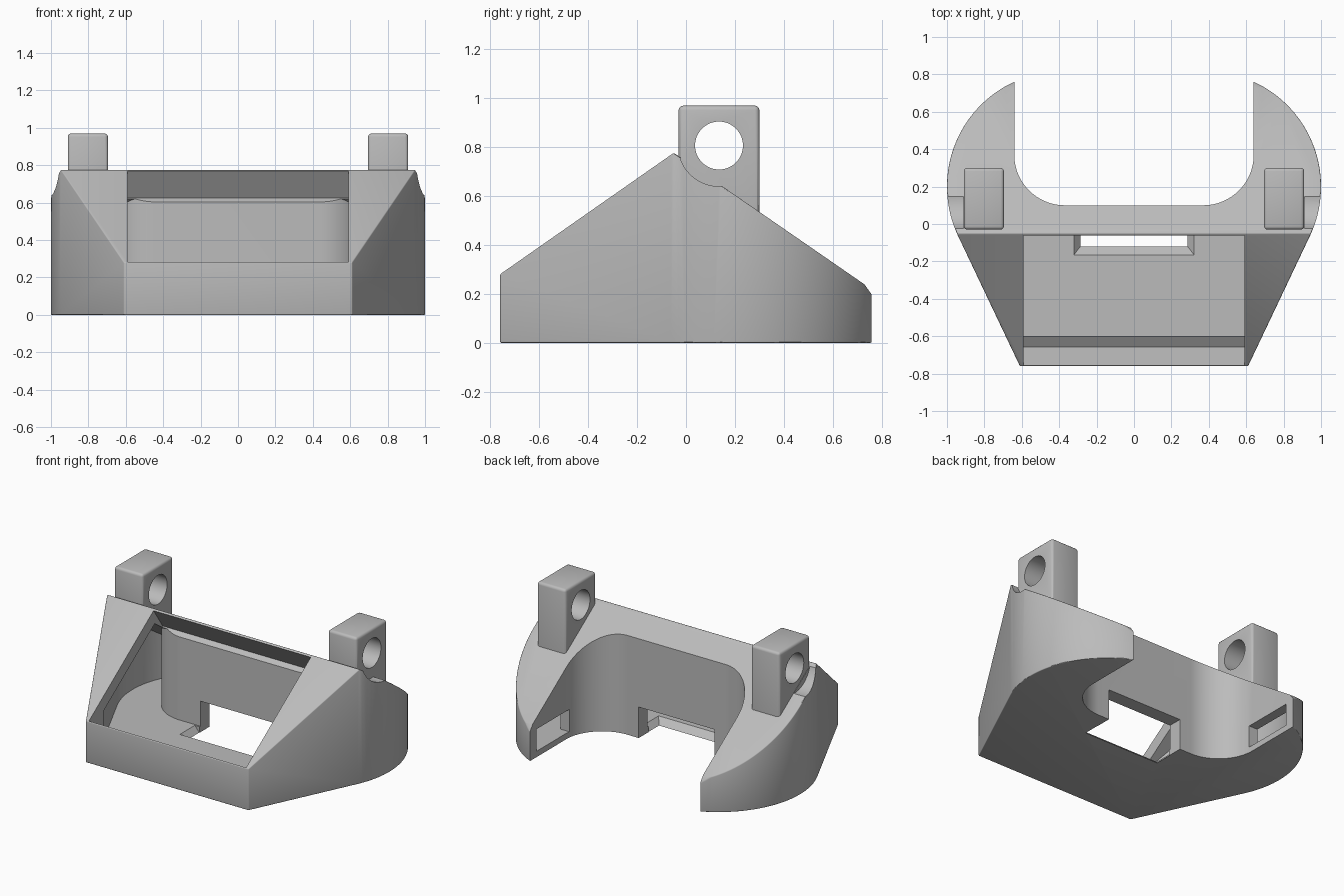
import bpy, bmesh
from math import sin, cos, radians
from mathutils import Vector

if "Cube" in bpy.data.objects:
    bpy.data.objects.remove(bpy.data.objects["Cube"], do_unlink=True)

grey = bpy.data.materials.new("plain_grey")
grey.use_nodes = True
grey.diffuse_color = (0.5, 0.5, 0.5, 1)
grey.node_tree.nodes["Principled BSDF"].inputs["Base Color"].default_value = (0.5, 0.5, 0.5, 1)


def prism(name, pts, axis, lo, hi):
    """Extrude a 2D outline along x (points are y, z) or along z (points are x, y)."""
    bm = bmesh.new()
    place = (lambda p, h: (h, p[0], p[1])) if axis == "x" else (lambda p, h: (p[0], p[1], h))
    low = [bm.verts.new(place(p, lo)) for p in pts]
    high = [bm.verts.new(place(p, hi)) for p in pts]
    n = len(pts)
    bm.faces.new(low[::-1])
    bm.faces.new(high)
    for i in range(n):
        j = (i + 1) % n
        bm.faces.new((low[i], low[j], high[j], high[i]))
    bmesh.ops.recalc_face_normals(bm, faces=bm.faces)
    mesh = bpy.data.meshes.new(name)
    bm.to_mesh(mesh)
    bm.free()
    mesh.materials.append(grey)
    ob = bpy.data.objects.new(name, mesh)
    bpy.context.collection.objects.link(ob)
    return ob


def box(name, x, y, z):
    return prism(name, [(x[0], y[0]), (x[1], y[0]), (x[1], y[1]), (x[0], y[1])], "z", *z)


def arc(cx, cy, r, a0, a1, n=24):
    steps = [radians(a0 + (a1 - a0) * i / n) for i in range(n + 1)]
    return [(cx + r * cos(a), cy + r * sin(a)) for a in steps]


def mirrored(half):
    """Close an outline from its +x half."""
    return half + [(-x, y) for x, y in reversed(half)]


def apply(ob, mod):
    with bpy.context.temp_override(object=ob, active_object=ob, selected_objects=[ob]):
        bpy.ops.object.modifier_apply(modifier=mod.name)


def boolean(ob, other, operation="DIFFERENCE"):
    mod = ob.modifiers.new("cut", "BOOLEAN")
    mod.operation, mod.solver, mod.object = operation, "EXACT", other
    apply(ob, mod)
    bpy.data.objects.remove(other, do_unlink=True)


def bevel(ob, width, segments=3):
    mod = ob.modifiers.new("round", "BEVEL")
    mod.width, mod.segments = width, segments
    mod.limit_method, mod.angle_limit = "ANGLE", radians(25)
    apply(ob, mod)


# Main body: plan outline trimmed by the side profile
plan = [(0.61, -0.76)] + arc(0.384, 0.2, 0.616, -25, 65.4, 32)
body = prism("body", mirrored(plan), "z", 0, 1.2)
profile = [(-1, -0.1), (-1, 0.113), (-0.05, 0.777), (0.73, 0.239), (0.765, 0.19), (0.9, -0.1)]
profile[-1] = (0.765, -0.1)
boolean(body, prism("side_profile", profile, "x", -1.5, 1.5), "INTERSECT")
bevel(body, 0.016)

# Hinge posts
for s in (-1, 1):
    post = box("post", sorted((0.695 * s, 0.91 * s)), (-0.03, 0.30), (0.45, 0.97))
    bevel(post, 0.018)
    boolean(body, post, "UNION")

# Round bay at the back
bay = [(0, 0.10)] + arc(0.37, 0.37, 0.27, -90, 0) + [(0.64, 1.0)]
boolean(body, prism("bay", bay + [(-x, y) for x, y in reversed(bay[1:])], "z", -1, 2))

# Hollow interior that runs round into both arms
hollow = [(0.612, -0.6)] + arc(0.384, 0.2, 0.55, -25, 54)
hollow += arc(0.44, 0.27, 0.265, 0, -90)
cavity = prism("cavity", mirrored(hollow), "z", 0.04, 1.2)
under_roof = [(-0.7, -0.1), (-0.7, 0.222), (-0.05, 0.675), (0.72, 0.143), (0.72, -0.1)]
boolean(cavity, prism("under_roof", under_roof, "x", -1.5, 1.5), "INTERSECT")
boolean(body, cavity)

# Rectangular window sunk square to the front slope
inward = Vector((0.573, -0.819))
front, back = Vector((-0.755, 0.283)), Vector((-0.062, 0.767))
window = [front - inward * 0.2, front + inward * 0.172, back + inward * 0.172, back - inward * 0.2]
boolean(body, prism("window", window, "x", -0.59, 0.59))

# Cable opening through floor and rear wall, with a flared floor edge
boolean(body, box("cable_opening", (-0.285, 0.285), (-0.12, 0.3), (-0.1, 0.21)))
flare = box("flare", (-0.325, 0.325), (-0.17, -0.005), (-0.005, 0.045))
for v in flare.data.vertices:
    if v.co.z < 0:
        v.co.x *= 0.87
        if v.co.y < -0.1:
            v.co.y = -0.115
boolean(body, flare)

# Each side: arm slot, hinge hole and clearance groove
for s in (-1, 1):
    boolean(body, box("arm_slot", sorted((0.6 * s, 0.715 * s)), (0.34, 0.69), (0.04, 0.19)))
    hole = arc(0.135, 0.807, 0.098, 0, 352.5, 47)
    boolean(body, prism("hinge_hole", hole, "x", *sorted((0.6 * s, 1.1 * s))))
    groove = arc(0.135, 0.807, 0.167, 0, 352.5, 47)
    boolean(body, prism("groove", groove, "x", *sorted((0.912 * s, 1.1 * s))))

# Smooth curves, crisp edges
for ob in bpy.context.selected_objects:
    ob.select_set(False)
body.select_set(True)
bpy.context.view_layer.objects.active = body
bpy.ops.object.shade_smooth_by_angle(angle=radians(30))
